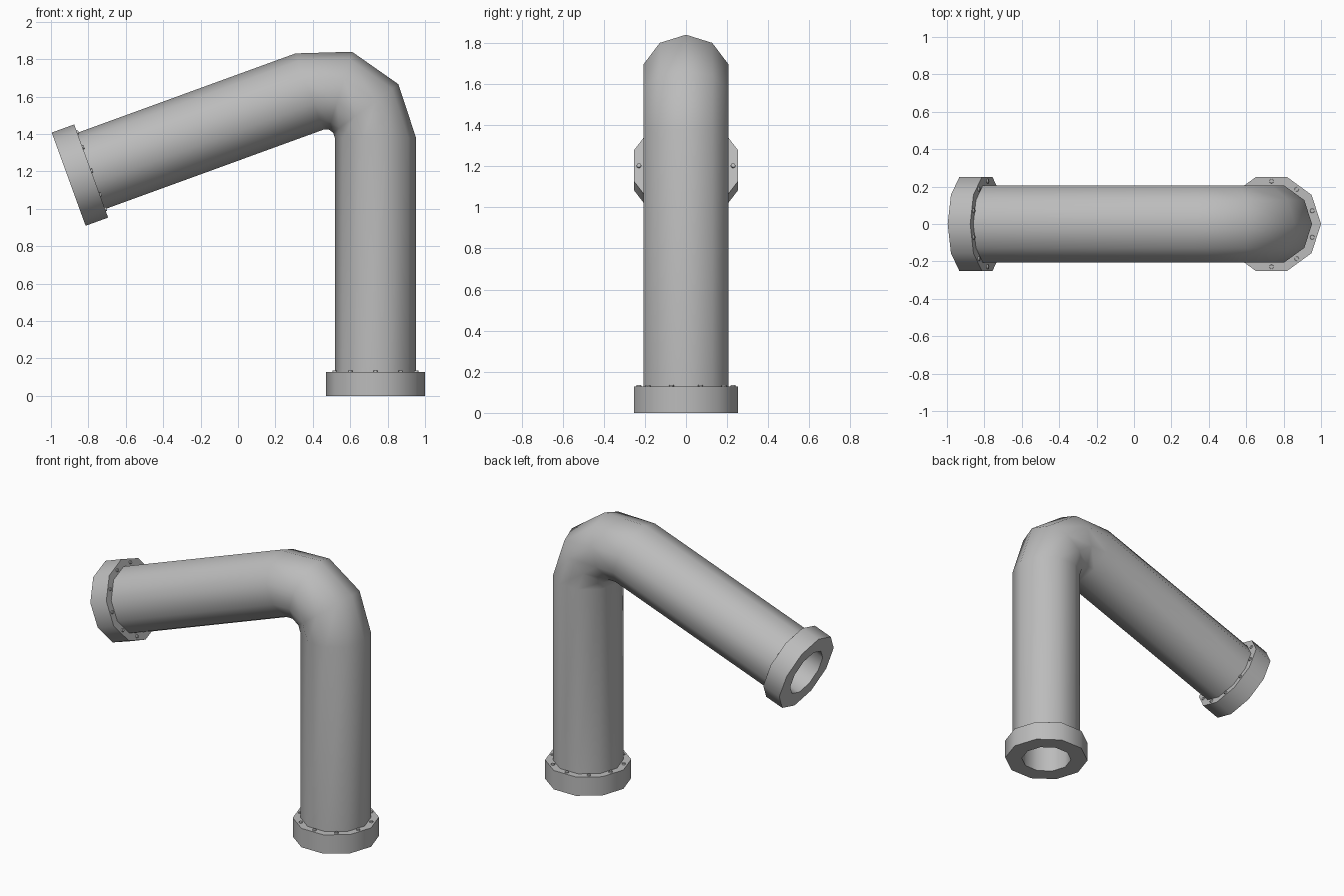
import bpy, bmesh, math
from mathutils import Matrix, Vector

cube = bpy.data.objects.get("Cube")
if cube:
    bpy.data.objects.remove(cube, do_unlink=True)

SIDES = 10
BORE, PIPE_R, FLANGE_R = 0.158, 0.217, 0.265
FLANGE_H = 0.128
LEG_X, BEND_Z, BEND_R = 0.735, 1.38, 0.263
TURN = math.radians(110)
ARM = 1.37          # straight run from the bend to the open end

steel = bpy.data.materials.new("grey steel")
steel.use_nodes = True
steel.diffuse_color = (0.5, 0.5, 0.5, 1)
steel.node_tree.nodes["Principled BSDF"].inputs["Base Color"].default_value = (0.5, 0.5, 0.5, 1)


def frame(pos, angle):
    """Cross-section frame whose local z follows the pipe."""
    return Matrix.Translation(pos) @ Matrix.Rotation(-angle, 4, 'Y')


def finish(name, bm):
    bmesh.ops.recalc_face_normals(bm, faces=bm.faces[:])
    mesh = bpy.data.meshes.new(name)
    bm.to_mesh(mesh)
    bm.free()
    mesh.materials.append(steel)
    obj = bpy.data.objects.new(name, mesh)
    bpy.context.collection.objects.link(obj)
    bpy.ops.object.select_all(action='DESELECT')
    obj.select_set(True)
    bpy.context.view_layer.objects.active = obj
    bpy.ops.object.shade_smooth_by_angle(angle=math.radians(45))
    return obj


def hollow_sweep(name, frames, outer, inner):
    """Thick-walled tube: out along the outer wall, back along the bore."""
    bm = bmesh.new()
    loops = [(f, outer) for f in frames] + [(f, inner) for f in reversed(frames)]
    rings = []
    for f, r in loops:
        ring = []
        for i in range(SIDES):
            a = math.tau * i / SIDES
            ring.append(bm.verts.new(f @ Vector((r * math.cos(a), r * math.sin(a), 0))))
        rings.append(ring)
    for k, ring in enumerate(rings):
        nxt = rings[(k + 1) % len(rings)]
        for i in range(SIDES):
            j = (i + 1) % SIDES
            bm.faces.new((ring[i], ring[j], nxt[j], nxt[i]))
    return finish(name, bm)


def bolts(name, base):
    """Circle of bolt heads, one in the middle of each flange side."""
    bm = bmesh.new()
    for i in range(SIDES):
        a = math.tau * (i + 0.5) / SIDES
        spot = Matrix.Translation((0.229 * math.cos(a), 0.229 * math.sin(a), FLANGE_H))
        bmesh.ops.create_cone(bm, cap_ends=True, segments=8, radius1=0.013,
                              radius2=0.011, depth=0.016, matrix=base @ spot)
    return finish(name, bm)


# Centre line: upright leg, three-step bend, sloping arm
bend_centre = Vector((LEG_X - BEND_R, 0, BEND_Z))
bend = []
for k in range(4):
    a = TURN * k / 3
    bend.append(frame(bend_centre + BEND_R * Vector((math.cos(a), 0, math.sin(a))), a))
low_end = frame(Vector((LEG_X, 0, 0)), 0)
arm_end = bend[-1] @ Matrix.Translation((0, 0, ARM)) @ Matrix.Rotation(math.pi, 4, 'Y')
top_of_flange = Matrix.Translation((0, 0, FLANGE_H))

hollow_sweep("pipe", [low_end @ top_of_flange] + bend
             + [bend[-1] @ Matrix.Translation((0, 0, ARM - FLANGE_H))], PIPE_R, BORE)

# Flanges and their bolts at both ends
for label, end in (("lower", low_end), ("arm", arm_end)):
    hollow_sweep(label + "_flange", [end, end @ top_of_flange], FLANGE_R, BORE)
    bolts(label + "_flange_bolts", end)
